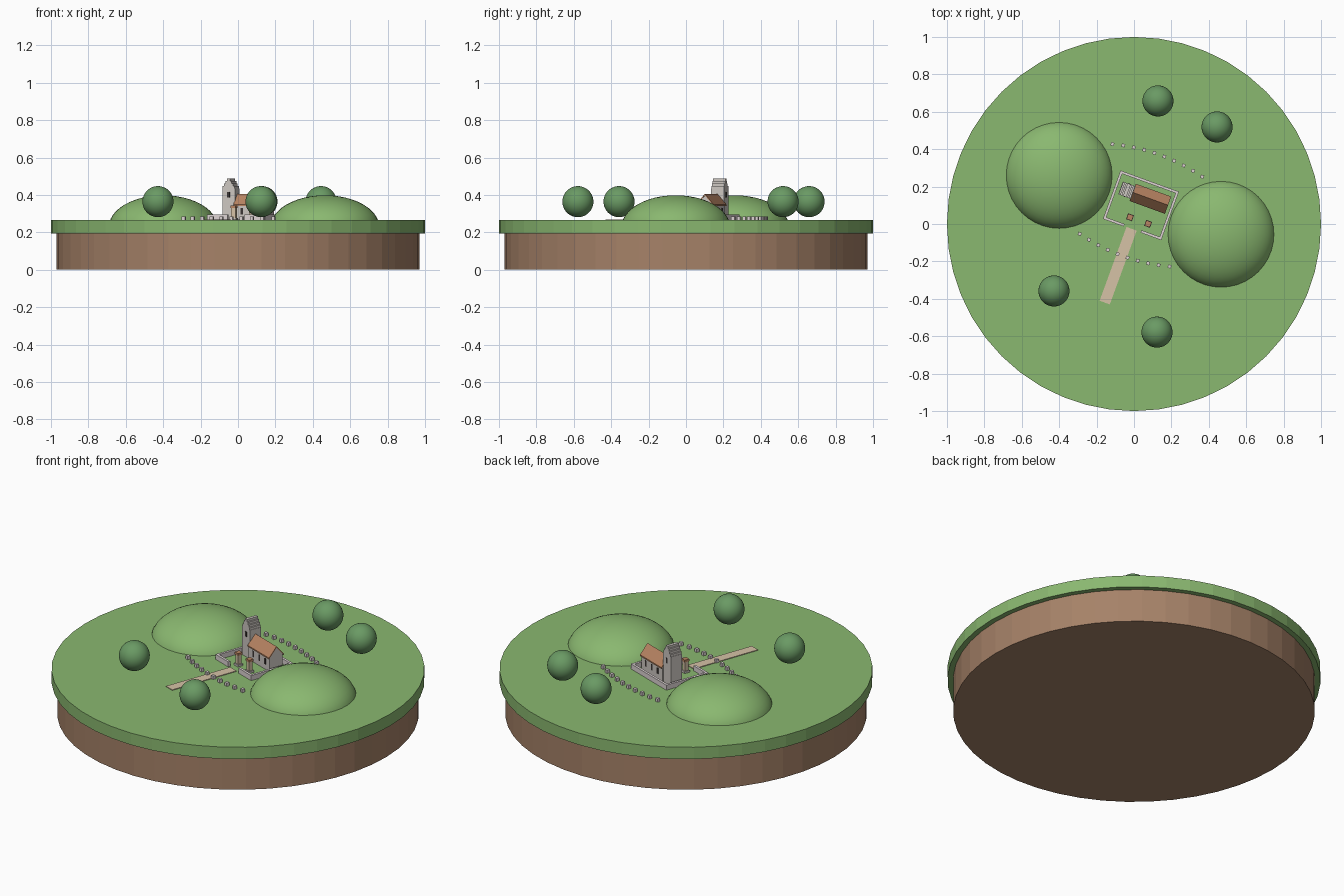
import bpy, bmesh, math
from mathutils import Matrix, Vector

cube = bpy.data.objects.get("Cube")
if cube:
    bpy.data.objects.remove(cube, do_unlink=True)


def material(name, rgb):
    linear = [((c / 255 + 0.055) / 1.055) ** 2.4 for c in rgb] + [1]
    m = bpy.data.materials.new(name)
    m.use_nodes = True
    m.diffuse_color = linear
    m.node_tree.nodes["Principled BSDF"].inputs["Base Color"].default_value = linear
    return m


GRASS = material("grass", (138, 184, 112))
SOIL = material("soil", (166, 130, 104))
LEAF = material("leaf", (106, 154, 100))
STONE = material("stone", (206, 200, 194))
PALE = material("pale stone", (222, 212, 212))
ROOF = material("roof tile", (184, 132, 98))
SAND = material("path sand", (214, 194, 166))
DARK = material("dark opening", (60, 54, 52))

GROUND = 0.265
# Churchyard frame: everything in it is turned a little clockwise
YARD = Matrix.Translation((0.037, 0.10, GROUND)) @ Matrix.Rotation(math.radians(-20), 4, "Z")


def add(name, bm, mat, matrix=Matrix(), smooth=False):
    bmesh.ops.recalc_face_normals(bm, faces=bm.faces)
    me = bpy.data.meshes.new(name)
    for f in bm.faces:
        f.smooth = smooth
    bm.to_mesh(me)
    bm.free()
    me.materials.append(mat)
    ob = bpy.data.objects.new(name, me)
    ob.matrix_world = matrix
    bpy.context.collection.objects.link(ob)
    return ob


def disc(name, radius, z0, z1, mat):
    bm = bmesh.new()
    bmesh.ops.create_cone(bm, cap_ends=True, segments=48, radius1=radius, radius2=radius, depth=z1 - z0)
    add(name, bm, mat, Matrix.Translation((0, 0, (z0 + z1) / 2)))


def ball(name, centre, size, mat, cut=None):
    bm = bmesh.new()
    bmesh.ops.create_uvsphere(bm, u_segments=40, v_segments=24, radius=1)
    bmesh.ops.transform(bm, matrix=Matrix.Translation(centre) @ Matrix.Diagonal((*size, 1)), verts=bm.verts)
    if cut is not None:
        bmesh.ops.bisect_plane(bm, geom=bm.verts[:] + bm.edges[:] + bm.faces[:],
                               plane_co=(0, 0, cut), plane_no=(0, 0, 1), clear_inner=True)
    add(name, bm, mat, smooth=True)


def box(name, x, y, z, mat):
    """Box in the churchyard frame from (low, high) pairs."""
    bm = bmesh.new()
    bmesh.ops.create_cube(bm, size=1)
    for v in bm.verts:
        v.co = [lo + (c + 0.5) * (hi - lo) for c, (lo, hi) in zip(v.co, (x, y, z))]
    return add(name, bm, mat, YARD)


def prism(name, profile, x0, x1, mat):
    """Extrude a (y, z) profile along x in the churchyard frame."""
    bm = bmesh.new()
    face = bm.faces.new([bm.verts.new((x0, y, z)) for y, z in profile])
    out = bmesh.ops.extrude_face_region(bm, geom=[face])["geom"]
    bmesh.ops.translate(bm, vec=Vector((x1 - x0, 0, 0)), verts=[g for g in out if isinstance(g, bmesh.types.BMVert)])
    return add(name, bm, mat, YARD)


# Island
disc("soil_base", 0.97, 0, 0.2, SOIL)
disc("grass_top", 1.0, 0.195, GROUND, GRASS)

# Hills
for name, x, y in (("left_hill", 0.465, -0.055), ("right_hill", -0.4, 0.26)):
    ball(name, (x, y, 0.23), (0.29, 0.29, 0.168), GRASS, cut=GROUND - 0.005)

# Round bushes
for i, (x, y) in enumerate(((0.128, 0.658), (0.444, 0.519), (-0.428, -0.358), (0.123, -0.578))):
    ball(f"bush_{i + 1}", (x, y, 0.364), (0.083,) * 3, LEAF)

# Path
box("path", (-0.033, 0.025), (-0.555, -0.135), (-0.003, 0.004), SAND)

# Churchyard wall with a gateway
W, D, T, H = 0.166, 0.138, 0.014, 0.03
box("back_wall", (-W, W), (D - T, D), (0, H), PALE)
for name, s in (("left", 1), ("right", -1)):
    box(name + "_wall", sorted((s * W, s * (W - T))), (-D, D), (0, H), PALE)
    box(name + "_front_wall", sorted((s * W, s * 0.048)), (-D, T - D), (0, H), PALE)

# Bowed rows of marker stones in front and behind
for name, s in (("back", 1), ("front", -1)):
    for i in range(10):
        x = -0.255 + i * 0.0567
        y = s * (0.288 - 0.5 * x * x)
        box(f"{name}_marker_{i + 1}", (x - 0.009, x + 0.009), (y - 0.009, y + 0.009), (0, 0.02), PALE)

# Nave
CY, HALF, EAVE, RIDGE = 0.05, 0.042, 0.085, 0.133
X0, X1 = -0.065, 0.132
prism("nave", [(CY - HALF, 0), (CY + HALF, 0), (CY + HALF, EAVE), (CY, RIDGE), (CY - HALF, EAVE)], X0, X1, STONE)
for name, s in (("front", -1), ("back", 1)):
    edge = CY + s * (HALF + 0.007)
    prism(name + "_roof", [(CY, RIDGE), (edge, EAVE - 0.008), (edge, EAVE), (CY, RIDGE + 0.008)], X0, X1 + 0.004, ROOF)
    for i in range(3):
        x = -0.02 + i * 0.055
        wall = CY + s * HALF
        box(f"{name}_window_{i + 1}", (x - 0.007, x + 0.007), (wall - 0.002, wall + 0.002), (0.03, 0.065), DARK)

# Tower with a stepped saddle top
TX, TW = -0.098, 0.036
box("tower", (TX - TW, TX + TW), (CY - TW, CY + TW), (0, 0.17), STONE)
for i in range(4):
    half = TW * (1 - 0.23 * i) - 0.002
    low = 0.17 + i * 0.0135
    box(f"tower_step_{i + 1}", (TX - half, TX + half), (CY - TW, CY + TW), (low, low + 0.0135), STONE)
for name, s in (("front", -1), ("back", 1)):
    wall = CY + s * TW
    box(name + "_belfry_opening", (TX - 0.007, TX + 0.007), (wall - 0.002, wall + 0.002), (0.12, 0.15), DARK)

# Carved standing stones on plinths
for name, x in (("right", -0.033), ("left", 0.07)):
    for part, r, z0, z1, mat in (("plinth", 0.017, 0, 0.012, STONE), ("shaft", 0.012, 0.012, 0.065, SAND),
                                 ("cap", 0.015, 0.065, 0.078, ROOF)):
        box(f"{name}_pillar_{part}", (x - r, x + r), (-0.08 - r, -0.08 + r), (z0, z1), mat)
